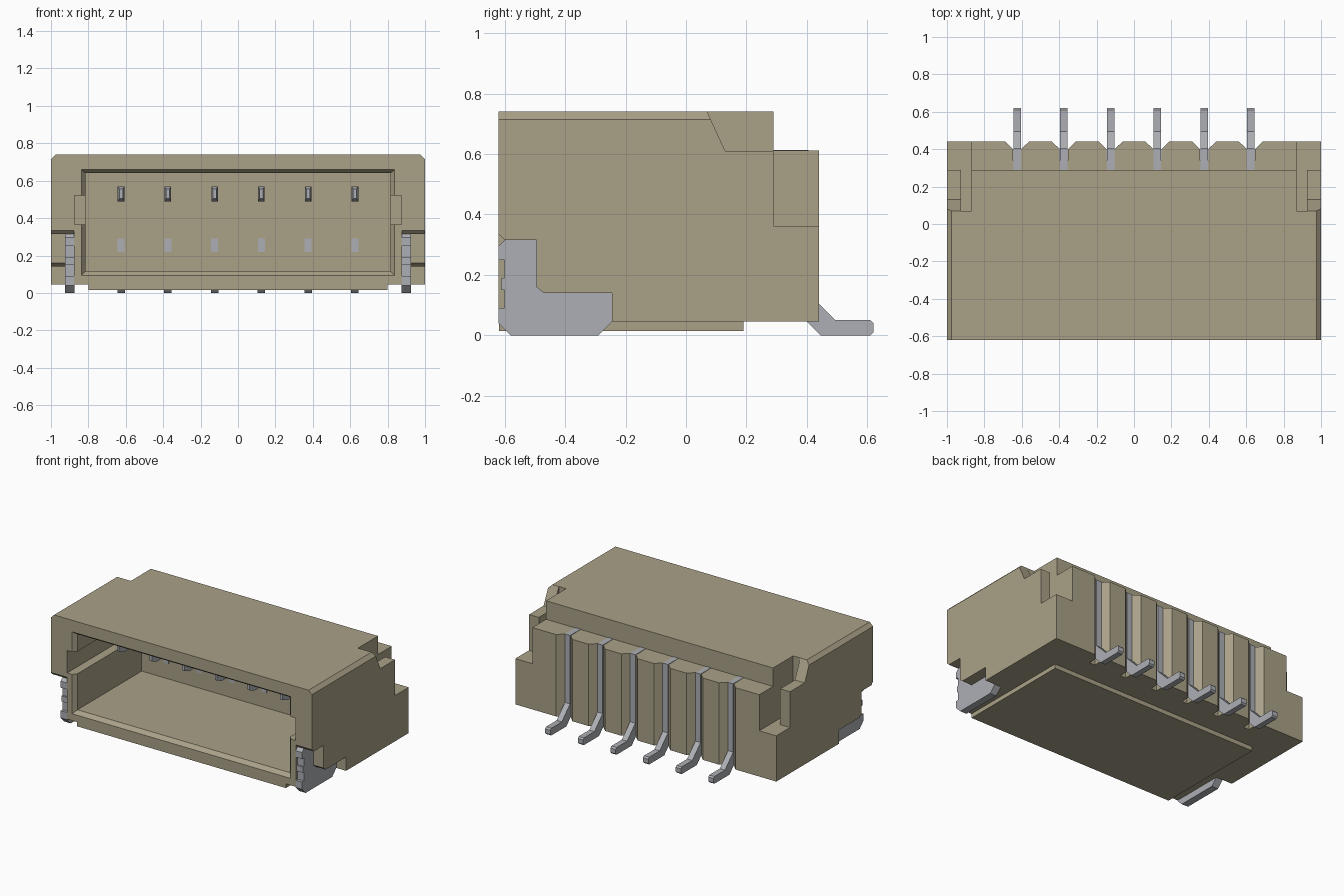
import bpy, bmesh

if "Cube" in bpy.data.objects:
    bpy.data.objects.remove(bpy.data.objects["Cube"])


def material(name, rgb):
    m = bpy.data.materials.new(name)
    m.diffuse_color = (*rgb, 1)
    m.use_nodes = True
    m.node_tree.nodes["Principled BSDF"].inputs["Base Color"].default_value = m.diffuse_color
    return m


TAN = material("tan_plastic", (0.40, 0.355, 0.245))
METAL = material("grey_metal", (0.42, 0.43, 0.46))


def loft(name, rings, mat):
    """Solid through rings that share a point count, capped at both ends."""
    bm = bmesh.new()
    vs = [[bm.verts.new(p) for p in r] for r in rings]
    n = len(vs[0])
    for a, b in zip(vs, vs[1:]):
        for i in range(n):
            j = (i + 1) % n
            bm.faces.new((a[i], a[j], b[j], b[i]))
    bm.faces.new(vs[0])
    bm.faces.new(vs[-1])
    bmesh.ops.recalc_face_normals(bm, faces=bm.faces)
    me = bpy.data.meshes.new(name)
    bm.to_mesh(me)
    bm.free()
    me.materials.append(mat)
    ob = bpy.data.objects.new(name, me)
    bpy.context.collection.objects.link(ob)
    return ob


def prism(name, pts, axis, lo, hi, mat=TAN):
    """Extrude a 2D profile along x (yz pts), y (xz pts) or z (xy pts)."""
    put = {"x": lambda p, t: (t, p[0], p[1]),
           "y": lambda p, t: (p[0], t, p[1]),
           "z": lambda p, t: (p[0], p[1], t)}[axis]
    return loft(name, [[put(p, t) for p in pts] for t in (lo, hi)], mat)


def rect(x0, x1, z0, z1):
    return [(x0, z0), (x1, z0), (x1, z1), (x0, z1)]


def box(name, x, y, z, mat=TAN):
    return prism(name, rect(*x, *y), "z", *z, mat)


def cut(body, cutter):
    mod = body.modifiers.new("cut", "BOOLEAN")
    mod.operation, mod.solver, mod.object = "DIFFERENCE", "EXACT", cutter
    bpy.context.view_layer.objects.active = body
    bpy.ops.object.modifier_apply(modifier=mod.name)
    bpy.data.objects.remove(cutter)


# Housing block with stepped back
housing = prism("housing", [(-.62, .045), (.44, .045), (.44, .612), (.29, .612),
                            (.29, .74), (-.62, .74)], "x", -1, 1)

# Front socket with chamfered mouth
cut(housing, box("cutter", (-.815, .815), (-.7, .11), (.115, .64)))
mouth = [(-.63, .846, .084, .667), (-.59, .813, .117, .637)]
cut(housing, loft("cutter", [[(x, y, z) for x, z in rect(-w, w, a, b)]
                             for y, w, a, b in mouth], TAN))

for s in (-1, 1):
    def span(a, b):
        return sorted((s * a, s * b))
    # Top edge chamfer
    cut(housing, prism("cutter", [(s * .965, .75), (s * 1.01, .705), (s * 1.01, .75)],
                       "y", -.8, .8))
    # Rear corner: lowered ledge, sloped notch and slot
    cut(housing, box("cutter", span(.87, 1.1), (.29, .6), (.362, .9)))
    cut(housing, prism("cutter", [(.065, .751), (.13, .61), (.35, .61), (.35, .751)],
                       "x", *span(.92, 1.1)))
    cut(housing, box("cutter", span(.87, .925), (.07, .35), (.362, .9)))
    # Key channel in the socket side
    cut(housing, box("cutter", span(.7, .875), (-.7, .05), (.365, .52)))
    # Side recess for the solder tab
    cut(housing, prism("cutter", [(-.64, .355), (-.6, .315), (-.495, .315), (-.495, .16),
                                  (-.47, .14), (-.245, .14), (-.245, 0), (-.64, 0)],
                       "x", *span(.877, 1.1)))
    # Solder tab with toothed front edge
    prism("solder_tab_" + ("left" if s < 0 else "right"),
          [(-.6, .315), (-.495, .315), (-.495, .16), (-.47, .14), (-.245, .14),
           (-.245, .045), (-.29, 0), (-.58, 0), (-.62, .04), (-.62, .09), (-.6, .09),
           (-.6, .15), (-.61, .15), (-.61, .19), (-.6, .19), (-.6, .25), (-.62, .25),
           (-.62, .295)], "x", *span(.875, .925), METAL)

# Raised pad under the housing
box("bottom_pad", (-.8, .8), (-.619, .19), (.015, .06))

for i in range(6):
    x = -.625 + i * .25
    # Flared groove in the back wall
    cut(housing, prism("cutter", [(x - .073, .45), (x - .022, .40), (x - .022, .34),
                                  (x + .022, .34), (x + .022, .40), (x + .073, .45)],
                       "z", -.1, .8))
    # Bent terminal leg with foot
    prism(f"terminal_leg_{i + 1}",
          [(.29, .614), (.405, .614), (.405, .14), (.44, .105), (.495, .05), (.61, .05),
           (.62, .04), (.62, .01), (.61, 0), (.445, 0), (.40, .045), (.36, .085),
           (.36, .55), (.29, .55)], "x", x - .02, x + .02, METAL)
    # Contact pin in the socket, tapered tip
    stages = [(-.42, .009, .505, .555), (-.38, .018, .49, .57), (.2, .018, .49, .57)]
    loft(f"contact_pin_{i + 1}", [[(px, y, z) for px, z in rect(x - w, x + w, a, b)]
                                  for y, w, a, b in stages], METAL)
    # Lower contact end, flush in the socket back wall
    box(f"lower_contact_{i + 1}", (x - .019, x + .019), (.107, .2), (.22, .29), METAL)
